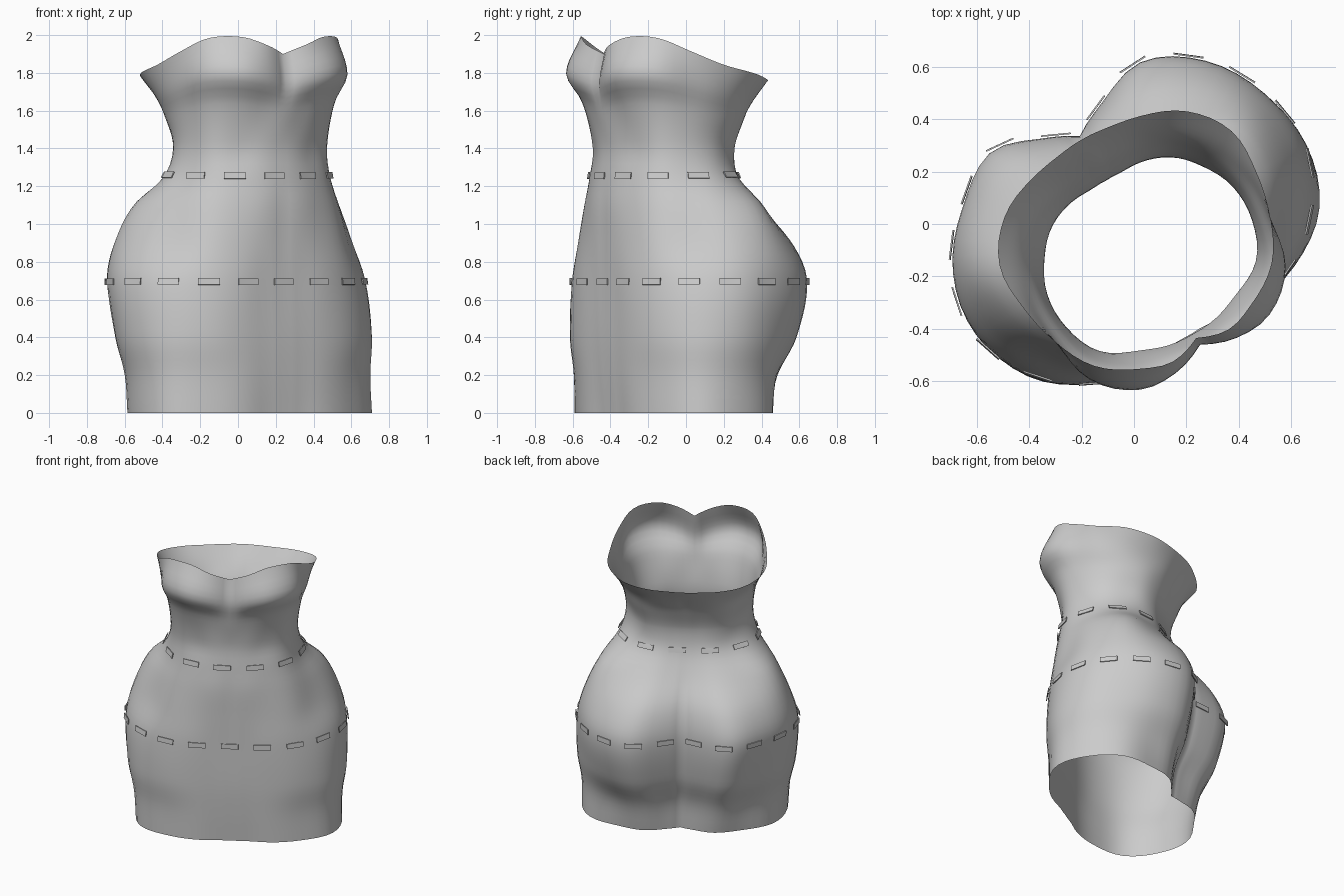
import bpy, bmesh
from math import sin, cos, radians, exp
from mathutils import Vector, Matrix

if "Cube" in bpy.data.objects:
    bpy.data.objects.remove(bpy.data.objects["Cube"])

TURN, CX, CY = radians(30), 0.023, -0.063   # the torso is turned about z

# Half cross-sections: radius at each angle (0 = centre front, 180 = centre back)
ANG = [0, 15, 30, 50, 70, 90, 110, 130, 150, 165, 180]
SECTIONS = {
    0.00: [.405, .42, .475, .565, .672, .675, .64, .53, .46, .38, .33],
    0.20: [.42, .435, .485, .57, .67, .685, .65, .57, .515, .41, .355],
    0.40: [.43, .445, .495, .59, .685, .72, .70, .67, .62, .50, .42],
    0.70: [.43, .447, .495, .575, .655, .72, .735, .73, .68, .55, .46],
    0.90: [.43, .447, .48, .54, .58, .66, .69, .655, .60, .50, .43],
    1.10: [.43, .445, .462, .50, .52, .565, .585, .49, .415, .36, .335],
    1.25: [.42, .428, .44, .465, .46, .455, .42, .36, .315, .285, .275],
    1.40: [.41, .415, .42, .45, .435, .41, .37, .34, .30, .273, .265],
    1.65: [.445, .455, .485, .495, .46, .435, .415, .39, .35, .325, .315],
    1.80: [.46, .525, .57, .565, .50, .475, .46, .43, .40, .375, .36],
    2.00: [.43, .48, .49, .51, .505, .515, .545, .525, .475, .45, .445],
}
ROWS = list(SECTIONS)
# Neckline height at each angle
RIM = [1.90, 1.95, 1.99, 1.985, 1.915, 1.845, 1.80, 1.765, 1.75, 1.75, 1.75]


def spline(xs, ys, x):
    """Smooth cubic through the points."""
    n = len(xs)
    i = max(k for k in range(n - 1) if xs[k] <= x + 1e-9 or k == 0)

    def slope(k):
        a, b = max(k - 1, 0), min(k + 1, n - 1)
        return (ys[b] - ys[a]) / (xs[b] - xs[a])
    h = xs[i + 1] - xs[i]
    t = (x - xs[i]) / h
    return ((2*t**3 - 3*t**2 + 1) * ys[i] + (t**3 - 2*t**2 + t) * h * slope(i)
            + (3*t**2 - 2*t**3) * ys[i + 1] + (t**3 - t**2) * h * slope(i + 1))


def surface(deg, s):
    """Point on the garment at an angle and a height parameter 0..2."""
    deg = (deg + 180) % 360 - 180
    a = abs(deg)
    r = spline(ROWS, [spline(ANG, SECTIONS[z], a) for z in ROWS], s)
    if deg < 0:                             # one hip is a little flatter
        r -= 0.045 * exp(-((a - 132) / 18)**2 - ((s - 0.6) / 0.3)**2)
    z = s
    if s > 1.4:
        z = 1.4 + (spline(ANG, RIM, a) - 1.4) * (s - 1.4) / 0.6
    t = radians(deg - 90) + TURN
    sway = 0.028 * max(0, 1 - s / 0.7)      # hem drifts to one side
    return Vector((CX + r * cos(t) + sway * cos(TURN),
                   CY + r * sin(t) + sway * sin(TURN), z))


def finish(bm, name, smooth):
    me = bpy.data.meshes.new(name)
    bm.to_mesh(me)
    bm.free()
    ob = bpy.data.objects.new(name, me)
    bpy.context.collection.objects.link(ob)
    for p in me.polygons:
        p.use_smooth = smooth
    return ob


# Open garment shell
SIDES, LEVELS = 72, 50
bm = bmesh.new()
grid = [[bm.verts.new(surface(360 * i / SIDES, 2 * j / LEVELS))
         for i in range(SIDES)] for j in range(LEVELS + 1)]
for j in range(LEVELS):
    for i in range(SIDES):
        k = (i + 1) % SIDES
        bm.faces.new((grid[j][i], grid[j][k], grid[j + 1][k], grid[j + 1][i]))
finish(bm, "dress_shell", True)


# Dashed lines of small flat plates around waist and hip
def dashes(name, z, count, shift, length=0.115, height=0.035, thick=0.006):
    pts = [surface(d, z) for d in range(361)]
    arc = [0]
    for a, b in zip(pts, pts[1:]):
        arc.append(arc[-1] + (b - a).length)

    def at(d):
        d %= arc[-1]
        k = max(i for i in range(360) if arc[i] <= d)
        return pts[k].lerp(pts[k + 1], (d - arc[k]) / (arc[k + 1] - arc[k]))
    bm = bmesh.new()
    for n in range(count):
        mid = arc[-1] * n / count + shift
        a, b = at(mid - length / 2), at(mid + length / 2)
        along = (b - a).normalized()
        # lean the plate with the slope of the cloth
        k = min(range(361), key=lambda i: (pts[i] - at(mid)).length)
        rise = surface(k, z + 0.02) - surface(k, z - 0.02)
        up = (rise - along * rise.dot(along)).normalized()
        out = along.cross(up)
        sag = max(0, (at(mid) - (a + b) / 2).dot(out))
        m = Matrix((along, out, up)).transposed().to_4x4()
        m = (Matrix.Translation((a + b) / 2 + out * (0.007 + sag)) @ m
             @ Matrix.Diagonal((length, thick, height, 1)))
        bmesh.ops.create_cube(bm, size=1, matrix=m)
    finish(bm, name, False)


dashes("waist_stitches", 1.255, 12, -0.05)
dashes("hip_stitches", 0.695, 19, 0.0)
